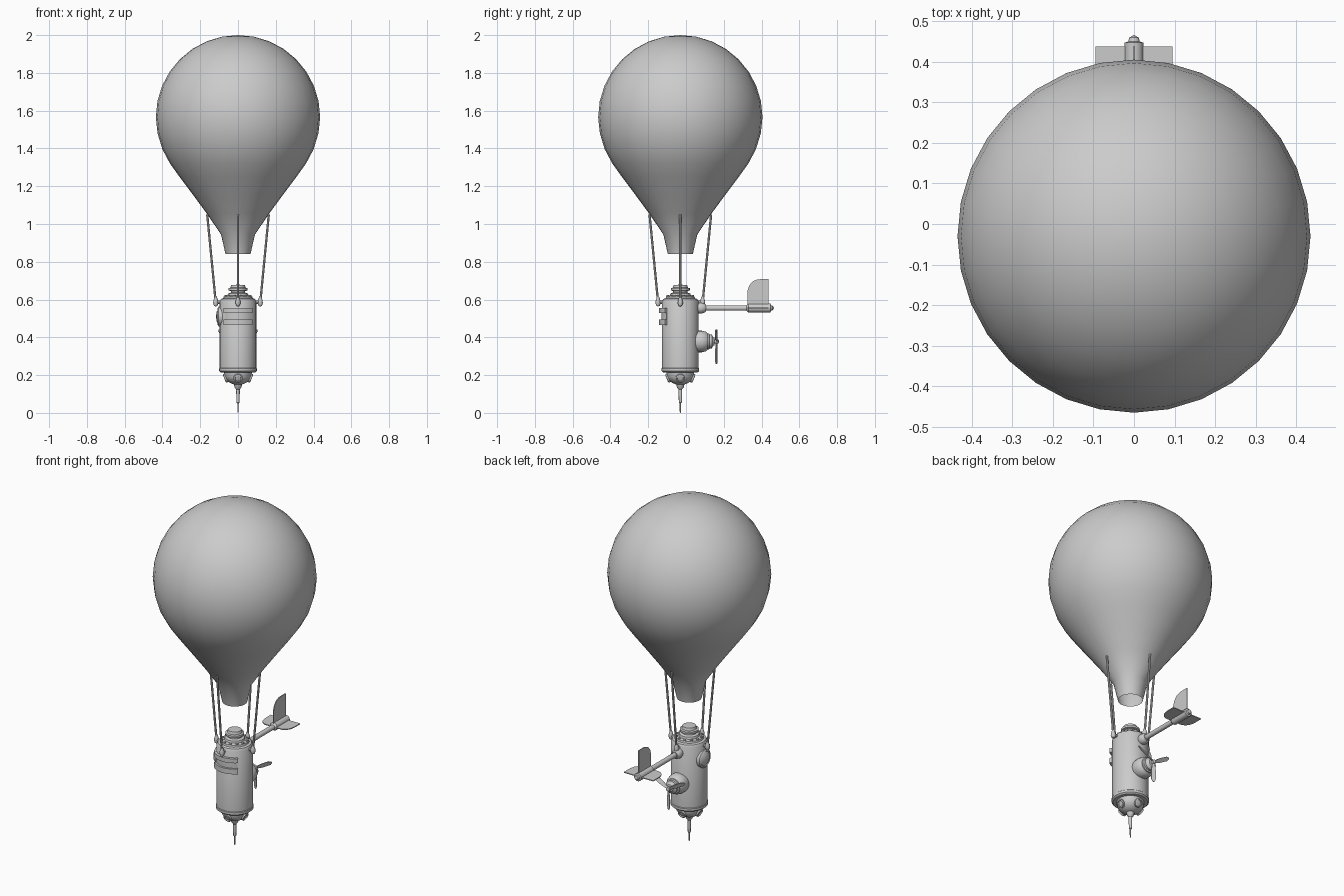
import bpy, bmesh
from math import sin, cos, pi, radians
from mathutils import Vector, Matrix

cube = bpy.data.objects.get("Cube")
if cube:
    bpy.data.objects.remove(cube)

grey = bpy.data.materials.new("plain grey")
grey.use_nodes = True
tone = (0.6, 0.6, 0.6, 1)
grey.diffuse_color = tone
grey.node_tree.nodes["Principled BSDF"].inputs["Base Color"].default_value = tone

AXIS = Vector((0, -0.03, 0))          # vertical axis of balloon and gondola
TO_BACK = Matrix.Rotation(radians(-90), 4, 'X')


def finish(name, bm, smooth=True):
    bmesh.ops.recalc_face_normals(bm, faces=bm.faces)
    mesh = bpy.data.meshes.new(name)
    bm.to_mesh(mesh)
    bm.free()
    mesh.materials.append(grey)
    obj = bpy.data.objects.new(name, mesh)
    bpy.context.collection.objects.link(obj)
    if smooth:
        bpy.ops.object.select_all(action='DESELECT')
        obj.select_set(True)
        bpy.context.view_layer.objects.active = obj
        bpy.ops.object.shade_smooth_by_angle(angle=radians(35))
    return obj


def lathe(name, profile, sides=24, matrix=None):
    """Revolve (radius, height) pairs about local z, then place with matrix."""
    bm = bmesh.new()
    verts = [bm.verts.new((r, 0, h)) for r, h in profile]
    edges = [bm.edges.new(pair) for pair in zip(verts, verts[1:])]
    bmesh.ops.spin(bm, geom=verts + edges, cent=(0, 0, 0), axis=(0, 0, 1),
                   angle=2 * pi, steps=sides, use_duplicate=False)
    bmesh.ops.remove_doubles(bm, verts=bm.verts, dist=0.0002)
    bm.transform(matrix or Matrix.Translation(AXIS))
    return finish(name, bm)


def rod(name, a, b, r1, r2=None, sides=8):
    a, b = Vector(a), Vector(b)
    turn = (b - a).to_track_quat('Z', 'Y').to_matrix().to_4x4()
    return lathe(name, [(0, 0), (r1, 0), (r2 or r1, (b - a).length), (0, (b - a).length)],
                 sides, Matrix.Translation(a) @ turn)


def slab(name, outline, place, thick):
    """Extrude a closed 2D outline; place maps (u, v, w) to a position."""
    bm = bmesh.new()
    face = bm.faces.new([bm.verts.new((u, v, -thick / 2)) for u, v in outline])
    top = bmesh.ops.extrude_face_region(bm, geom=[face])["geom"]
    for v in top:
        if isinstance(v, bmesh.types.BMVert):
            v.co.z += thick
    for v in bm.verts:
        v.co = place(*v.co)
    return finish(name, bm, False)


def curved_band(name, z0, z1, r0, r1, half_angle, steps=12):
    """Curved bar wrapped around the front of the gondola."""
    bm = bmesh.new()
    rings = []
    for i in range(steps + 1):
        a = -half_angle + 2 * half_angle * i / steps
        rings.append([bm.verts.new(AXIS + Vector((r * sin(a), -r * cos(a), z)))
                      for r, z in ((r0, z0), (r1, z0), (r1, z1), (r0, z1))])
    for p, q in zip(rings, rings[1:]):
        for j in range(4):
            bm.faces.new((p[j], p[j - 1], q[j - 1], q[j]))
    bm.faces.new(rings[0])
    bm.faces.new(rings[-1])
    return finish(name, bm)


# Balloon: open mouth, tapering neck and spherical crown
crown = [(0.435 * cos(i * pi / 16), 1.565 + 0.435 * sin(i * pi / 16)) for i in range(9)]
neck = [(0.066, 0.84), (0.09, 0.945), (0.165, 1.055), (0.235, 1.15), (0.31, 1.25),
        (0.36, 1.32), (0.4, 1.395), (0.426, 1.48)]
lathe("balloon", neck + crown, 32)

# Gondola body with its lower flange, domed base and stepped top hatch
lathe("gondola", [(0, 0.215), (0.092, 0.215), (0.1, 0.222), (0.1, 0.235), (0.097, 0.238),
                  (0.097, 0.59), (0.09, 0.603), (0.075, 0.608), (0, 0.608)], 32)
base = [(0.072 * cos(a), 0.205 - 0.057 * sin(a)) for a in [i * pi / 16 for i in range(9)]]
lathe("base_dome", [(0.075, 0.22)] + base)
lathe("top_hatch", [(0.078, 0.605), (0.075, 0.617), (0.056, 0.621), (0.053, 0.632),
                    (0.038, 0.637), (0.038, 0.645), (0.05, 0.648), (0.05, 0.66),
                    (0.04, 0.663), (0.036, 0.677), (0, 0.679)])
for i in range(12):
    a = i * pi / 6 + pi / 12
    spot = AXIS + Vector((0.068 * cos(a), 0.068 * sin(a), 0.612))
    rod("hatch_bolt", spot, spot + Vector((0, 0, 0.012)), 0.007)

# Spike below the base
lathe("spike", [(0, 0), (0.003, 0.003), (0.004, 0.05), (0.008, 0.055), (0.01, 0.125),
                (0.018, 0.135), (0.024, 0.16)], 12)

# Four sides: rope, rope fitting and base porthole
for i, side in enumerate(("left", "back", "right", "front")):
    out = Vector((cos(i * pi / 2), sin(i * pi / 2), 0))
    low = AXIS + out * 0.118 + Vector((0, 0, 0.585))
    rod(side + "_rope", low, AXIS + out * 0.163 + Vector((0, 0, 1.05)), 0.006)
    lathe(side + "_rope_fitting", [(0, -0.022), (0.009, -0.018), (0.014, -0.004),
                                   (0.012, 0.01), (0.006, 0.03), (0, 0.032)], 12,
          Matrix.Translation(low))
    rod(side + "_rope_bracket", AXIS + out * 0.09 + Vector((0, 0, 0.585)), low, 0.009)
    spot = AXIS + out * 0.05 + Vector((0, 0, 0.19))
    tilt = (out - Vector((0, 0, 0.4))).to_track_quat('Z', 'Y').to_matrix().to_4x4()
    lathe(side + "_porthole", [(0.024, 0), (0.024, 0.022), (0.017, 0.024), (0.015, 0.018),
                               (0, 0.02)], 16, Matrix.Translation(spot) @ tilt)

# Front visor: two curved bars joined by end blocks around a slot
visor = radians(44)
curved_band("visor_lower_bar", 0.465, 0.495, 0.09, 0.112, visor)
curved_band("visor_upper_bar", 0.53, 0.555, 0.09, 0.112, visor)
curved_band("visor_slot", 0.494, 0.531, 0.09, 0.1, visor)

# Round hatch on the side
side_turn = Matrix.Rotation(radians(-90), 4, 'Y')
lathe("side_hatch", [(0.052, 0.08), (0.052, 0.102), (0.044, 0.108), (0.04, 0.104),
                     (0.025, 0.113), (0, 0.117)], 24,
      Matrix.Translation(AXIS + Vector((0, 0, 0.51))) @ side_turn)

# Tail boom, mount and tip
boom = Matrix.Translation((0, 0, 0.555)) @ TO_BACK
lathe("boom_mount", [(0, 0.05), (0.026, 0.06), (0.03, 0.078), (0.026, 0.095),
                     (0.018, 0.105), (0, 0.106)], 16, boom)
lathe("tail_boom", [(0, 0.07), (0.014, 0.07), (0.014, 0.32), (0.023, 0.33), (0.023, 0.447),
                    (0.014, 0.45), (0.012, 0.459), (0, 0.466)], 16, boom)

# Tail fins: one upright, two level
fin = [(0.325, 0), (0.325, 0.58), (0.335, 0.78), (0.352, 0.92), (0.378, 0.99),
       (0.4, 1), (0.438, 1), (0.438, 0)]
slab("upright_fin", fin, lambda u, v, w: Vector((w, u, 0.555 + 0.153 * v)), 0.005)
for name, s in (("left_fin", 1), ("right_fin", -1)):
    slab(name, fin, lambda u, v, w: Vector((s * 0.095 * v, u, 0.555 + w)), 0.005)

# Rear engine with stepped nose
hub = Matrix.Translation((0, 0, 0.378)) @ TO_BACK
lathe("engine", [(0.05, 0.04), (0.057, 0.055), (0.057, 0.085), (0.052, 0.105), (0.043, 0.115),
                 (0.043, 0.122), (0.036, 0.125), (0.036, 0.137), (0.026, 0.142),
                 (0.02, 0.15), (0.011, 0.152), (0.011, 0.17), (0, 0.176)], 24, hub)

# Three twisted propeller blades, one pointing down
blade = [(-0.005, 0), (-0.012, 0.05), (-0.012, 0.105), (-0.005, 0.12),
         (0.005, 0.12), (0.012, 0.105), (0.012, 0.05), (0.005, 0)]
for i in range(3):
    turn = Matrix.Rotation(pi + i * 2 * pi / 3, 4, 'Y')
    pitch = Matrix.Rotation(radians(25), 4, 'Z')
    spin = Matrix.Translation((0, 0.161, 0.378)) @ turn @ pitch
    slab("propeller_blade", blade, lambda u, v, w: spin @ Vector((u, w, v)), 0.004)
